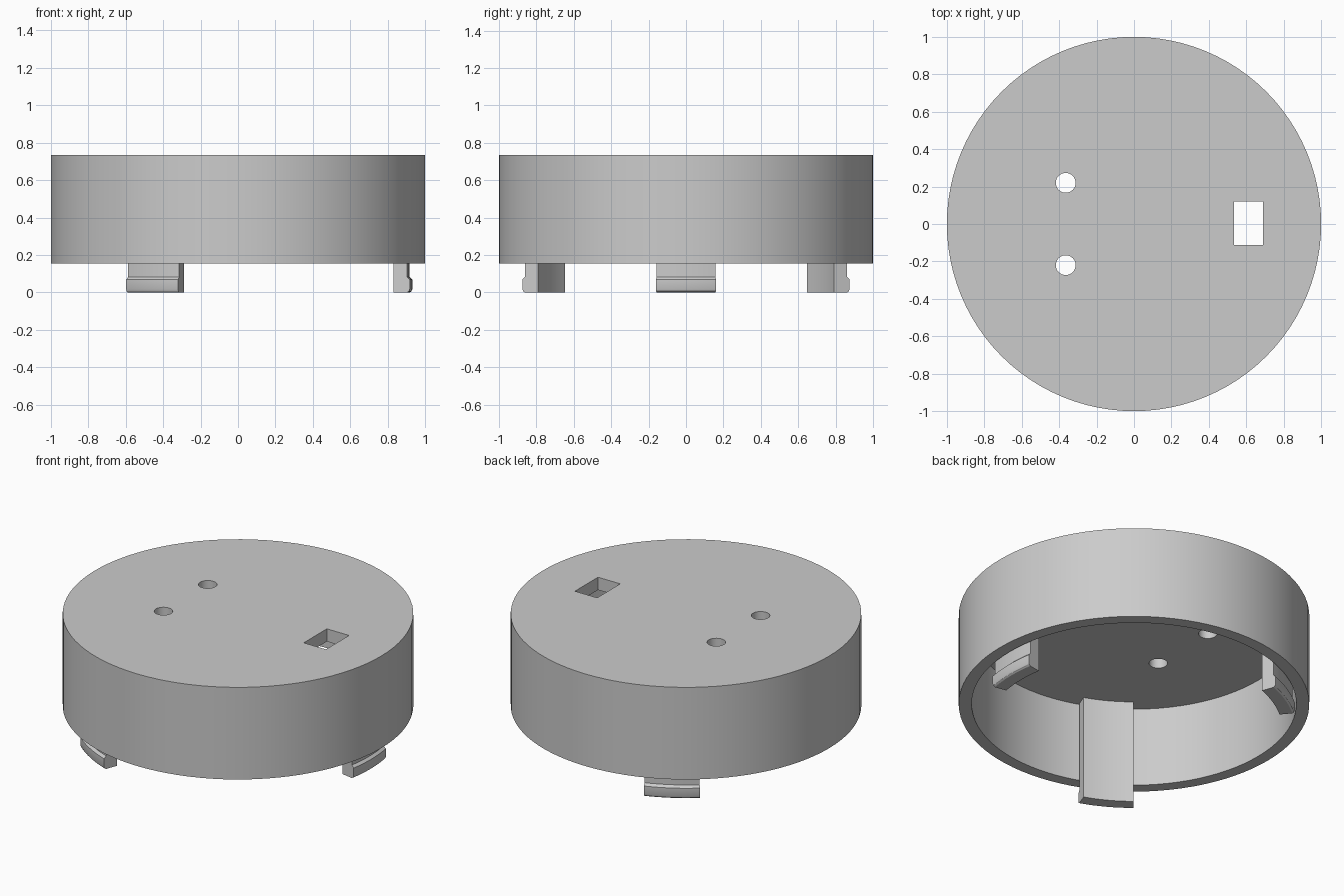
import bpy, bmesh, math

cube = bpy.data.objects.get("Cube")
if cube:
    bpy.data.objects.remove(cube, do_unlink=True)

grey = bpy.data.materials.new("light grey plastic")
grey.use_nodes = True
GREY = (0.6, 0.6, 0.6, 1)
grey.diffuse_color = GREY
grey.node_tree.nodes["Principled BSDF"].inputs["Base Color"].default_value = GREY

RIM_Z, CEILING_Z, TOP_Z = 0.155, 0.655, 0.735
WALL_R = 0.926


def make_object(name, bm):
    bmesh.ops.recalc_face_normals(bm, faces=bm.faces)
    mesh = bpy.data.meshes.new(name)
    bm.to_mesh(mesh)
    bm.free()
    mesh.materials.append(grey)
    obj = bpy.data.objects.new(name, mesh)
    bpy.context.collection.objects.link(obj)
    return obj


def activate(obj):
    bpy.ops.object.select_all(action='DESELECT')
    obj.select_set(True)
    bpy.context.view_layer.objects.active = obj


def smooth(obj):
    activate(obj)
    bpy.ops.object.shade_smooth_by_angle(angle=math.radians(25))


def ring(bm, radius, z, segments):
    step = math.tau / segments
    return [bm.verts.new((radius * math.cos(i * step), radius * math.sin(i * step), z))
            for i in range(segments)]


# Round cap: outer wall, rim, inner wall and ceiling
def make_cap(segments=96):
    bm = bmesh.new()
    rings = [ring(bm, r, z, segments) for r, z in
             ((1, TOP_Z), (1, RIM_Z), (WALL_R, RIM_Z), (WALL_R, CEILING_Z))]
    for a, b in zip(rings, rings[1:]):
        for i in range(segments):
            j = (i + 1) % segments
            bm.faces.new((a[i], a[j], b[j], b[i]))
    bm.faces.new(rings[0])
    bm.faces.new(rings[-1])
    return make_object("cap", bm)


# Cut a hole through the top plate
def cut(target, cutter):
    cutter.hide_render = True
    activate(target)
    mod = target.modifiers.new("hole", 'BOOLEAN')
    mod.operation = 'DIFFERENCE'
    mod.solver = 'EXACT'
    mod.object = cutter
    bpy.ops.object.modifier_apply(modifier=mod.name)
    bpy.data.objects.remove(cutter, do_unlink=True)


cap = make_cap()
for y in (-0.22, 0.22):
    bpy.ops.mesh.primitive_cylinder_add(vertices=32, radius=0.053, depth=0.3,
                                        location=(-0.365, y, 0.7))
    cut(cap, bpy.context.object)
bpy.ops.mesh.primitive_cube_add(size=1, location=(0.613, 0.004, 0.7))
slot = bpy.context.object
slot.scale = (0.155, 0.23, 0.3)
cut(cap, slot)
cap.data.materials.clear()
cap.data.materials.append(grey)
for face in cap.data.polygons:
    face.material_index = 0
smooth(cap)

# Snap clips: a radius/height section swept along a short arc
SECTION = ((0.843, 0), (0.918, 0), (0.927, 0.006), (0.932, 0.018), (0.932, 0.068),
           (0.917, 0.082), (0.917, CEILING_Z + 0.01), (0.843, CEILING_Z + 0.01))


def make_clip(name, centre, half=math.radians(9.9), steps=8):
    bm = bmesh.new()
    sections = []
    for k in range(steps + 1):
        a = centre - half + 2 * half * k / steps
        sections.append([bm.verts.new((r * math.cos(a), r * math.sin(a), z))
                         for r, z in SECTION])
    n = len(SECTION)
    for s, t in zip(sections, sections[1:]):
        for i in range(n):
            j = (i + 1) % n
            bm.faces.new((s[i], s[j], t[j], t[i]))
    bm.faces.new(sections[0])
    bm.faces.new(sections[-1])
    smooth(make_object(name, bm))


for name, degrees in (("left_clip", 0), ("back_right_clip", 120), ("front_right_clip", 240)):
    make_clip(name, math.radians(degrees))
